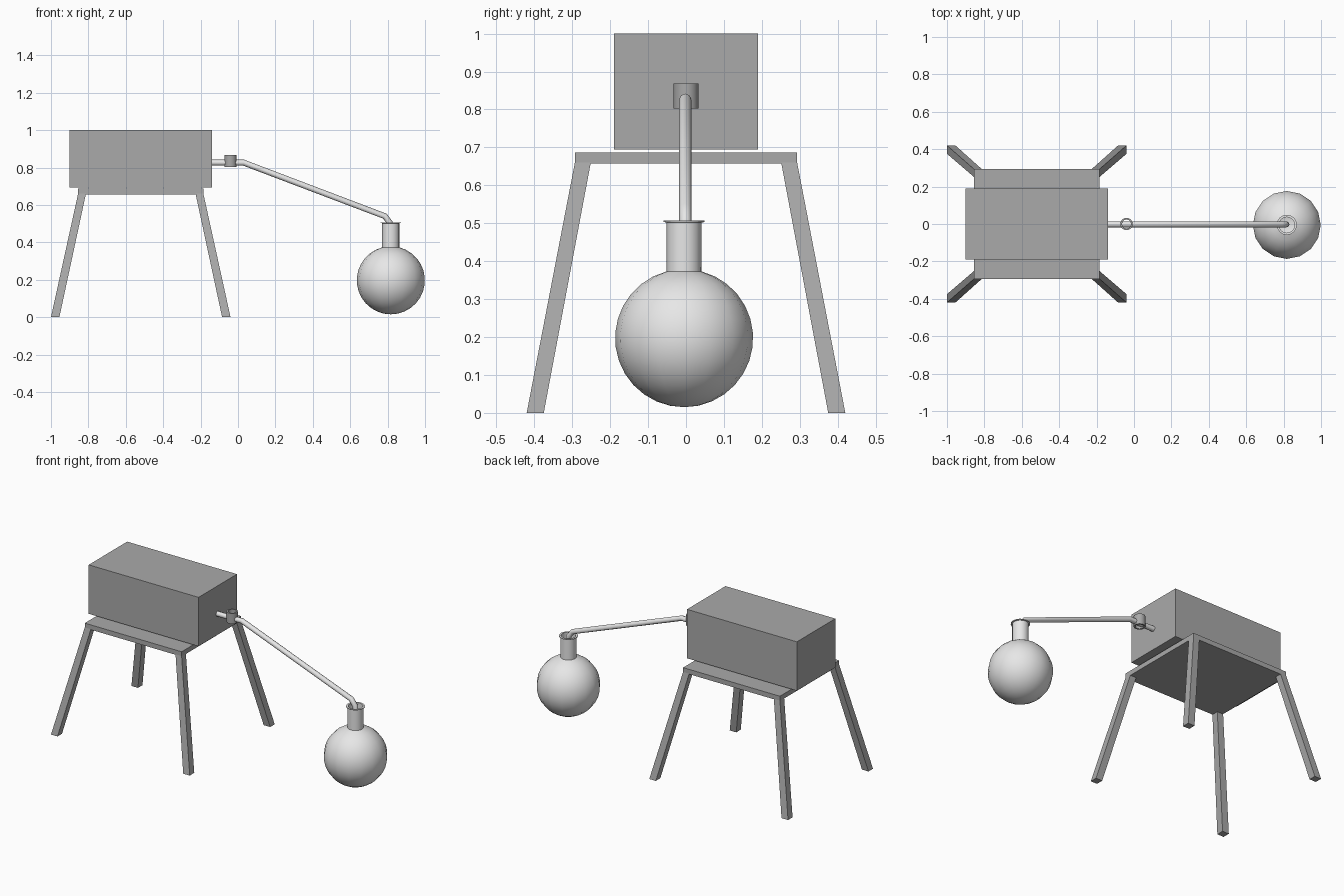
import bpy, bmesh
from math import sin, cos, pi, radians
from mathutils import Matrix

cube = bpy.data.objects.get("Cube")
if cube:
    bpy.data.objects.remove(cube, do_unlink=True)


def material(name, value):
    mat = bpy.data.materials.new(name)
    mat.use_nodes = True
    color = (value, value, value, 1)
    mat.diffuse_color = color
    mat.node_tree.nodes["Principled BSDF"].inputs["Base Color"].default_value = color
    return mat


metal = material("mid grey metal", 0.4)
glass = material("light grey glass", 0.8)


def add_object(name, data, mat):
    obj = bpy.data.objects.new(name, data)
    bpy.context.collection.objects.link(obj)
    data.materials.append(mat)
    return obj


def finish(name, bm, mat, smooth=False):
    bmesh.ops.recalc_face_normals(bm, faces=bm.faces)
    mesh = bpy.data.meshes.new(name)
    bm.to_mesh(mesh)
    bm.free()
    obj = add_object(name, mesh, mat)
    if smooth:
        bpy.ops.object.select_all(action="DESELECT")
        obj.select_set(True)
        bpy.context.view_layer.objects.active = obj
        bpy.ops.object.shade_smooth_by_angle(angle=radians(35))
    return obj


def box(name, size, center, mat):
    bm = bmesh.new()
    bmesh.ops.create_cube(bm, size=1, matrix=Matrix.Translation(center) @ Matrix.Diagonal((*size, 1)))
    return finish(name, bm, mat)


def lathe(name, profile, center, steps, mat, closed=False):
    """Spin a radius/height profile around the vertical axis."""
    bm = bmesh.new()
    verts = [bm.verts.new((r, 0, z)) for r, z in profile]
    pairs = list(zip(verts, verts[1:]))
    if closed:
        pairs.append((verts[-1], verts[0]))
    edges = [bm.edges.new(p) for p in pairs]
    bmesh.ops.spin(bm, geom=verts + edges, cent=(0, 0, 0), axis=(0, 0, 1),
                   angle=2 * pi, steps=steps, use_duplicate=False)
    bmesh.ops.remove_doubles(bm, verts=bm.verts, dist=0.0005)
    bmesh.ops.translate(bm, verts=bm.verts, vec=center)
    return finish(name, bm, mat, smooth=True)


# Tank and the stand top beneath it
box("tank", (0.76, 0.38, 0.306), (-0.52, 0, 0.847), metal)
box("stand_top", (0.67, 0.586, 0.03), (-0.52, 0, 0.672), metal)

# Four splayed legs, mirrored about the centre of the stand
for side, sx in (("right", -1), ("left", 1)):
    for end, sy in (("front", -1), ("back", 1)):
        bm = bmesh.new()
        rings = []
        for ox, oy, w, z in ((0.48, 0.42, 0.045, 0), (0.335, 0.293, 0.042, 0.66)):
            corners = ((ox, oy), (ox - w, oy), (ox - w, oy - w), (ox, oy - w))
            rings.append([bm.verts.new((-0.52 + sx * x, sy * y, z)) for x, y in corners])
        low, high = rings
        bm.faces.new(low)
        bm.faces.new(high)
        for i in range(4):
            j = (i + 1) % 4
            bm.faces.new((low[i], low[j], high[j], high[i]))
        finish(f"{end}_{side}_leg", bm, metal)

# Bent delivery pipe from the tank into the flask
curve = bpy.data.curves.new("pipe", "CURVE")
curve.dimensions = "3D"
curve.bevel_depth = 0.016
curve.bevel_resolution = 2
curve.use_fill_caps = True
path = [(-0.15, 0.826), (0.03, 0.826), (0.785, 0.54), (0.812, 0.505), (0.815, 0.46)]
spline = curve.splines.new("POLY")
spline.points.add(len(path) - 1)
for point, (x, z) in zip(spline.points, path):
    point.co = (x, -0.002, z, 1)
spline.use_smooth = True
add_object("pipe", curve, glass)

# Open collar around the pipe
lathe("collar", [(0.033, 0.803), (0.033, 0.868), (0.024, 0.868), (0.024, 0.803)],
      (-0.04, 0, 0), 16, metal, closed=True)

# Round flask with an open neck and a thin flared rim
radius, neck, rings = 0.182, 0.046, 14
stop = pi - 0.256
profile = [(radius * sin(stop * i / rings), 0.197 - radius * cos(stop * i / rings))
           for i in range(rings + 1)]
profile += [(neck, 0.502), (0.054, 0.503), (0.054, 0.507), (neck - 0.004, 0.507), (neck - 0.004, 0.38)]
lathe("flask", profile, (0.817, -0.005, 0), 16, glass)
